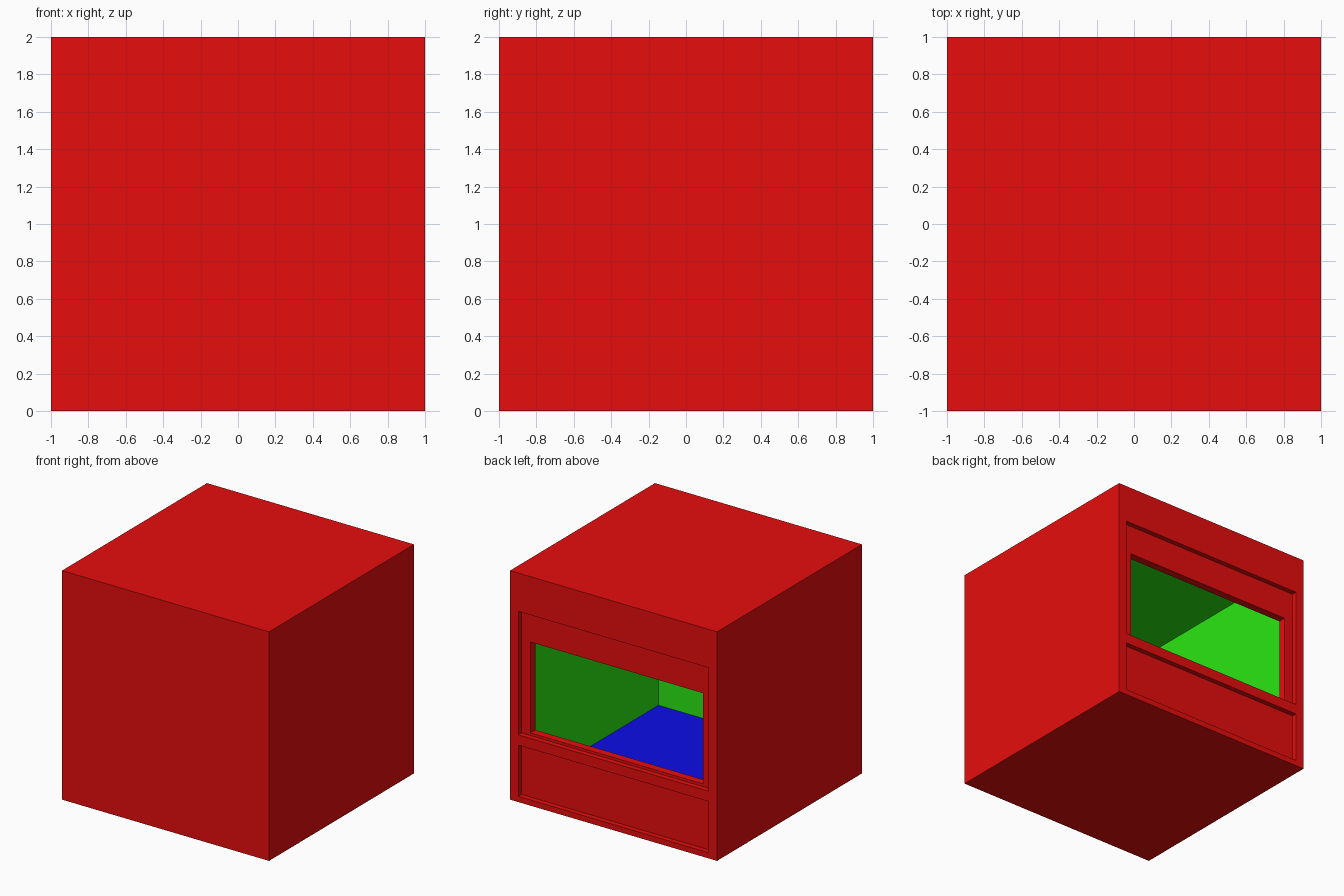
import bpy
import bmesh

if "Cube" in bpy.data.objects:
    bpy.data.objects.remove(bpy.data.objects["Cube"], do_unlink=True)


def material(name, rgb):
    mat = bpy.data.materials.new(name)
    mat.use_nodes = True
    mat.diffuse_color = (*rgb, 1)
    mat.node_tree.nodes["Principled BSDF"].inputs["Base Color"].default_value = (*rgb, 1)
    return mat


RED = material("red", (0.8, 0.004, 0.004))
GREEN = material("green", (0.023, 0.8, 0.006))
BLUE = material("blue", (0.004, 0.004, 0.8))


def nested(name, loops, mats, start_cap=False, end_cap=False, floor_index=None):
    """Bridge a chain of upright rectangles, each (half width, low z, high z, y)."""
    bm = bmesh.new()
    rings = []
    for w, low, high, y in loops:
        corners = ((-w, low), (w, low), (w, high), (-w, high))
        rings.append([bm.verts.new((x, y, z)) for x, z in corners])
    for a, b in zip(rings, rings[1:]):
        for i in range(4):
            j = (i + 1) % 4
            bm.faces.new((a[i], b[i], b[j], a[j]))
    if start_cap:
        bm.faces.new(rings[0])
    if end_cap:
        bm.faces.new(rings[-1][::-1])
    bm.normal_update()
    if floor_index is not None:
        for face in bm.faces:
            if face.normal.z > 0.5:
                face.material_index = floor_index
    mesh = bpy.data.meshes.new(name)
    bm.to_mesh(mesh)
    bm.free()
    for mat in mats:
        mesh.materials.append(mat)
    obj = bpy.data.objects.new(name, mesh)
    bpy.context.collection.objects.link(obj)
    return obj


BACK, PANEL, INNER = 1.0, 0.955, 0.887   # depths of the back wall layers
SPLIT = 0.54                             # rail between the two back panels
RECESS = 0.92
WINDOW = (0.833, 0.61, 1.403)
ROOM = (0.885, 0.135, 1.885)

# Outer box, open at the back
nested("outer_shell", [(1, 0, 2, -1), (1, 0, 2, BACK)], [RED], start_cap=True)

# Upper back panel with the window opening
nested("window_panel", [
    (1, SPLIT, 2, BACK),
    (RECESS, 0.587, 1.665, BACK),
    (RECESS, 0.587, 1.665, PANEL),
    (*WINDOW, PANEL),
    (*WINDOW, INNER),
], [RED])

# Lower recessed back panel
nested("lower_panel", [
    (1, 0, SPLIT, BACK),
    (RECESS, 0.05, 0.497, BACK),
    (RECESS, 0.05, 0.497, PANEL),
], [RED], end_cap=True)

# Hollow interior with green walls and a blue floor
nested("interior_room", [
    (*WINDOW, INNER),
    (*ROOM, INNER),
    (*ROOM, -ROOM[0]),
], [GREEN, BLUE], end_cap=True, floor_index=1)
